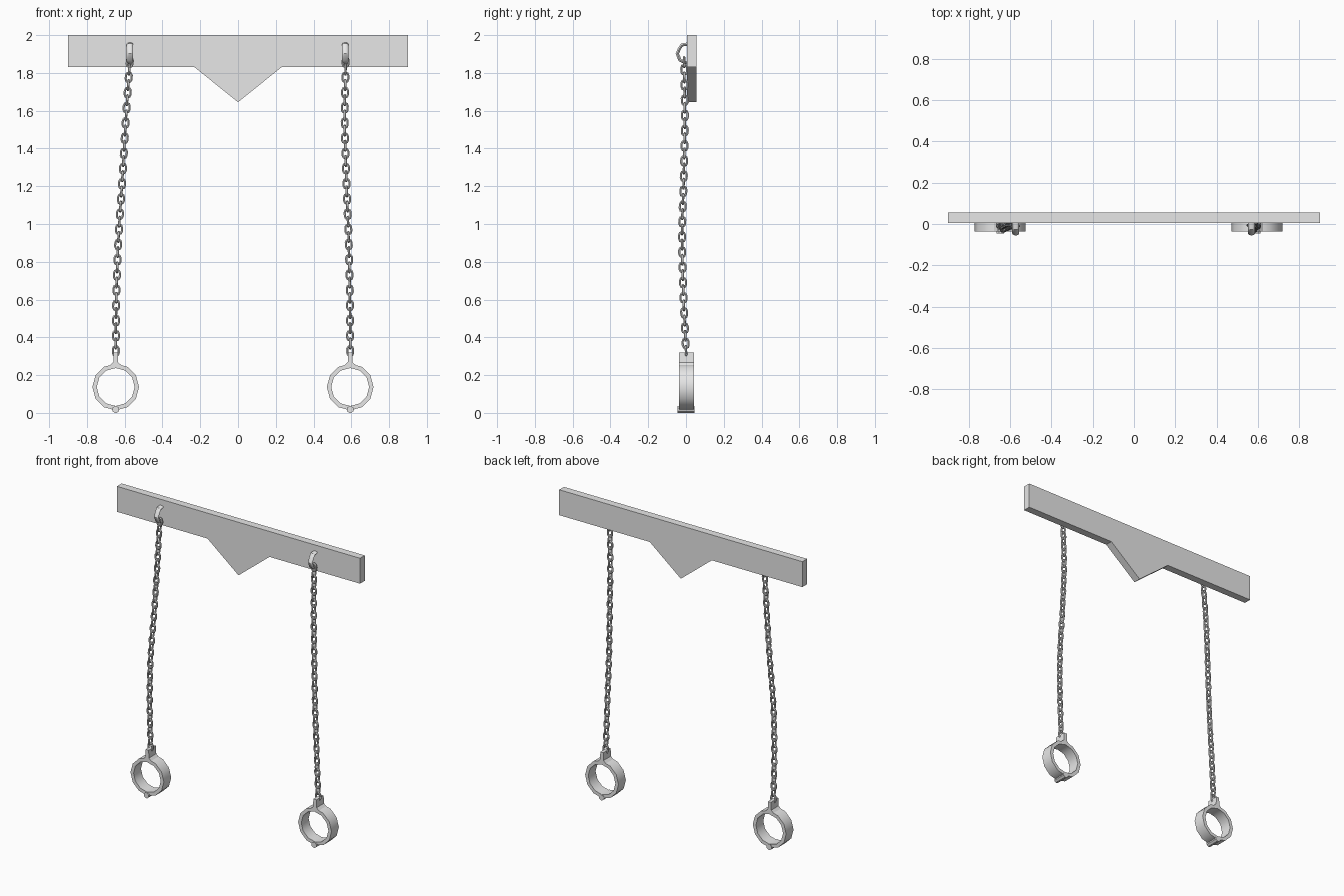
import bpy, bmesh, math
from mathutils import Vector

cube = bpy.data.objects.get("Cube")
if cube:
    bpy.data.objects.remove(cube, do_unlink=True)

GREY = (0.8, 0.8, 0.8, 1.0)
metal = bpy.data.materials.new("plain grey metal")
metal.use_nodes = True
metal.diffuse_color = GREY
metal.node_tree.nodes["Principled BSDF"].inputs["Base Color"].default_value = GREY


def finish(bm, name, smooth=True):
    bmesh.ops.recalc_face_normals(bm, faces=bm.faces)
    mesh = bpy.data.meshes.new(name)
    bm.to_mesh(mesh)
    bm.free()
    mesh.materials.append(metal)
    obj = bpy.data.objects.new(name, mesh)
    bpy.context.collection.objects.link(obj)
    if smooth:
        bpy.ops.object.select_all(action='DESELECT')
        obj.select_set(True)
        bpy.context.view_layer.objects.active = obj
        bpy.ops.object.shade_smooth_by_angle(angle=math.radians(40))
    return obj


def prism(bm, outline, y0, y1):
    """Extrude an x-z outline from y0 to y1."""
    face = bm.faces.new([bm.verts.new((x, y0, z)) for x, z in outline])
    out = bmesh.ops.extrude_face_region(bm, geom=[face])["geom"]
    verts = [v for v in out if isinstance(v, bmesh.types.BMVert)]
    bmesh.ops.translate(bm, verts=verts, vec=(0, y1 - y0, 0))
    if not face.is_valid:
        return
    # keep the starting cap so the prism is closed
    face.normal_update()


def sweep(bm, path, normal, across, thick, sides, closed, phase=0.0):
    """Sweep an oval section along a flat path lying square to normal."""
    n = len(path)
    rings = []
    for i, p in enumerate(path):
        if closed:
            t = path[(i + 1) % n] - path[i - 1]
        else:
            t = path[min(i + 1, n - 1)] - path[max(i - 1, 0)]
        side = t.normalized().cross(normal)
        ring = []
        for k in range(sides):
            a = phase + math.tau * k / sides
            ring.append(bm.verts.new(p + normal * across * math.cos(a) + side * thick * math.sin(a)))
        rings.append(ring)
    for i in range(n if closed else n - 1):
        a, b = rings[i], rings[(i + 1) % n]
        for k in range(sides):
            m = (k + 1) % sides
            bm.faces.new((a[k], a[m], b[m], b[k]))
    if not closed:
        bm.faces.new(rings[0])
        bm.faces.new(rings[-1])


def curve_point(points, u):
    """Smooth point on a Catmull-Rom curve, u from 0 to 1."""
    s = u * (len(points) - 1)
    i = min(int(s), len(points) - 2)
    f = s - i
    b, c = points[i], points[i + 1]
    a = points[i - 1] if i else 2 * b - c
    d = points[i + 2] if i + 2 < len(points) else 2 * c - b
    return 0.5 * (2 * b + (c - a) * f + (2 * a - 5 * b + 4 * c - d) * f ** 2
                  + (3 * b - a - 3 * c + d) * f ** 3)


# Wall plate with a pointed middle
bm = bmesh.new()
right_half = [(0, 1.645), (0.23, 1.83), (0.9, 1.83), (0.9, 2.0)]
prism(bm, right_half + [(-x, z) for x, z in reversed(right_half[1:])], 0.005, 0.055)
finish(bm, "wall_plate", smooth=False)

# Hooks on the plate
HOOK = [(0.012, 1.953), (-0.022, 1.948), (-0.035, 1.928), (-0.046, 1.902),
        (-0.032, 1.868), (-0.012, 1.858), (0.012, 1.852)]


def make_hook(name, x):
    bm = bmesh.new()
    sweep(bm, [Vector((x, y, z)) for y, z in HOOK], Vector((1, 0, 0)), 0.017, 0.009, 10, False)
    finish(bm, name)


# Chains of alternating oval links
LINKS = 39
WIRE = 0.0065
BEND = 0.0155
STRAIGHT = 0.0105


def make_chain(name, xs):
    ys = (0.0, -0.014, -0.021, -0.012, -0.006, -0.01)
    points = [Vector((x, y, 0.328 + 1.529 * i / 5)) for i, (x, y) in enumerate(zip(xs, ys))]
    bm = bmesh.new()
    for k in range(LINKS):
        u = k / (LINKS - 1)
        centre = curve_point(points, u)
        up = (curve_point(points, min(u + 0.01, 1)) - curve_point(points, max(u - 0.01, 0))).normalized()
        turn = Vector((1, 0, 0)) if k % 2 == 0 else Vector((0, 1, 0))
        side = (turn - up * turn.dot(up)).normalized()
        path = []
        for end, start in ((1, 0), (-1, math.pi)):
            for j in range(5):
                a = start + math.pi * j / 4
                path.append(centre + side * BEND * math.cos(a)
                            + up * (BEND * math.sin(a) + end * STRAIGHT))
        sweep(bm, path, side.cross(up), WIRE, WIRE, 6, True)
    finish(bm, name)


# Cuffs: twelve-sided ring, top lug and bottom hinge
def make_cuff(name, x):
    zc, radius = 0.137, 0.112
    bm = bmesh.new()
    ring = [Vector((x + radius * math.cos(math.tau * i / 12), 0.003,
                    zc + radius * math.sin(math.tau * i / 12))) for i in range(12)]
    root = math.sqrt(2)
    sweep(bm, ring, Vector((0, 1, 0)), 0.039 * root, 0.0115 * root, 4, True, math.pi / 4)
    finish(bm, name + "_ring")

    bm = bmesh.new()
    lug = [(0.032, 0.24), (0.03, 0.252), (0.013, 0.268), (0.011, 0.32)]
    prism(bm, [(x + a, z) for a, z in lug] + [(x - a, z) for a, z in reversed(lug)], -0.036, 0.042)
    finish(bm, name + "_lug", smooth=False)

    bm = bmesh.new()
    hinge = [(0.006, 0.0), (0.018, 0.01), (0.018, 0.026), (0.006, 0.036)]
    prism(bm, [(x + a, z) for a, z in hinge] + [(x - a, z) for a, z in reversed(hinge)], -0.045, 0.046)
    finish(bm, name + "_hinge", smooth=False)


make_hook("left_hook", 0.568)
make_hook("right_hook", -0.572)
make_chain("left_chain", (0.594, 0.592, 0.585, 0.573, 0.565, 0.57))
make_chain("right_chain", (-0.647, -0.644, -0.632, -0.612, -0.594, -0.573))
make_cuff("left_cuff", 0.594)
make_cuff("right_cuff", -0.6475)
